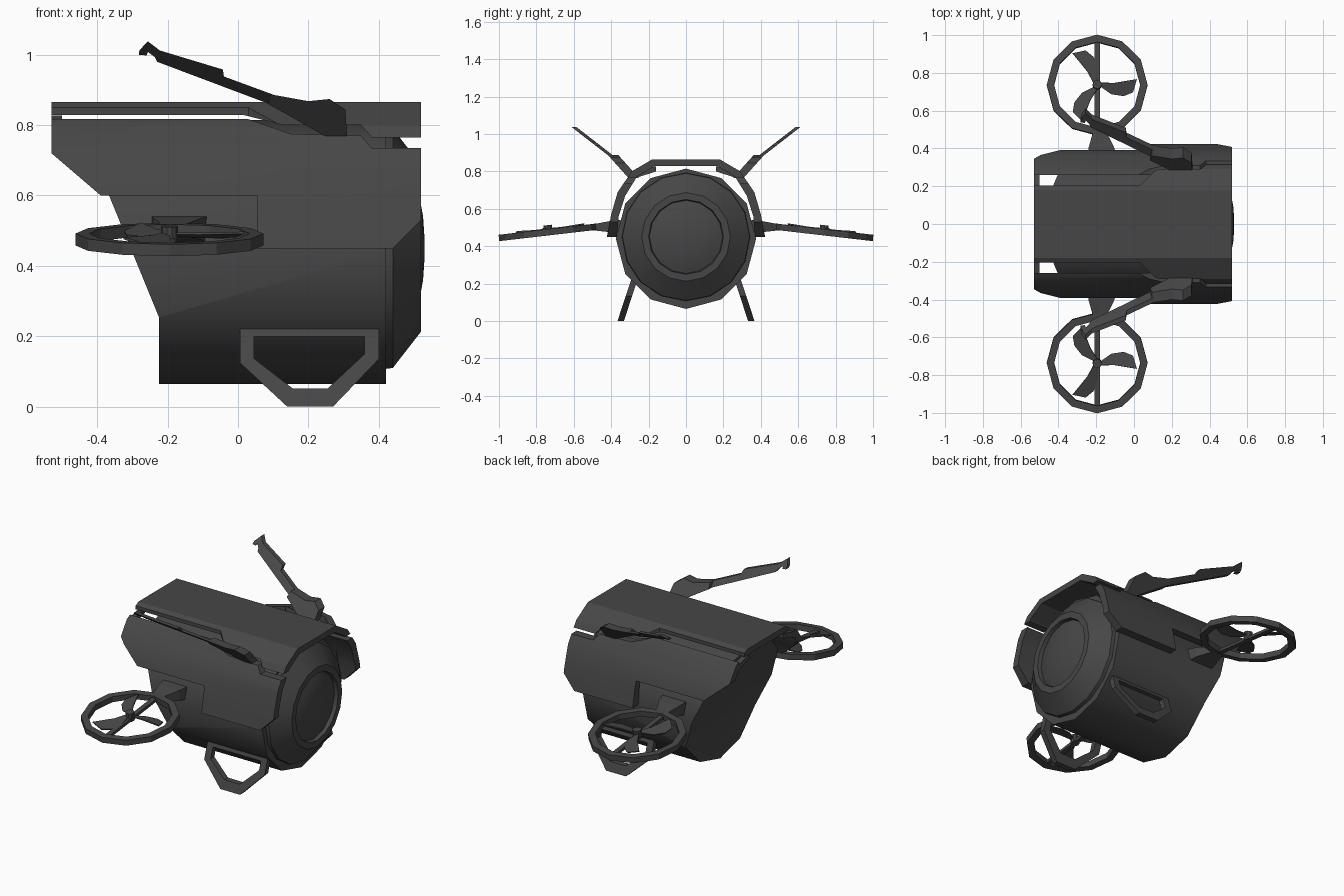
import bpy, bmesh, math
from mathutils import Matrix, Vector

if "Cube" in bpy.data.objects:
    bpy.data.objects.remove(bpy.data.objects["Cube"])

grey = bpy.data.materials.new("dark grey")
grey.diffuse_color = (0.062, 0.062, 0.062, 1)
grey.use_nodes = True
grey.node_tree.nodes["Principled BSDF"].inputs["Base Color"].default_value = grey.diffuse_color


def finish(name, bm, smooth=None):
    bmesh.ops.recalc_face_normals(bm, faces=bm.faces)
    me = bpy.data.meshes.new(name)
    bm.to_mesh(me)
    bm.free()
    ob = bpy.data.objects.new(name, me)
    bpy.context.collection.objects.link(ob)
    me.materials.append(grey)
    if smooth:
        soften(ob, smooth)
    return ob


def soften(ob, angle):
    bpy.ops.object.select_all(action='DESELECT')
    ob.select_set(True)
    bpy.context.view_layer.objects.active = ob
    bpy.ops.object.shade_smooth_by_angle(angle=math.radians(angle))


def bridge(bm, a, b):
    n = len(a)
    for i in range(n):
        bm.faces.new((a[i], a[(i + 1) % n], b[(i + 1) % n], b[i]))


def prism(name, pts, near, far):
    """Outline turned into a solid; near/far map a 2D point to 3D."""
    bm = bmesh.new()
    a = [bm.verts.new(near(*p)) for p in pts]
    b = [bm.verts.new(far(*p)) for p in pts]
    bridge(bm, a, b)
    bm.faces.new(a)
    bm.faces.new(b)
    return finish(name, bm)


def frame(name, outer, inner, near, far):
    """Outline with a hole of the same point count."""
    bm = bmesh.new()
    loops = [[bm.verts.new(f(*p)) for p in pts]
             for pts, f in ((outer, near), (outer, far), (inner, far), (inner, near))]
    for i in range(4):
        bridge(bm, loops[i], loops[(i + 1) % 4])
    return finish(name, bm)


def lathe(name, prof, sides, zc, smooth):
    """Profile of (x, radius) spun round the x axis."""
    bm = bmesh.new()
    rings = []
    for x, r in prof:
        rings.append([bm.verts.new((x, r * math.sin(2 * math.pi * i / sides),
                                    zc + r * math.cos(2 * math.pi * i / sides)))
                      for i in range(sides)])
    for a, b in zip(rings, rings[1:]):
        bridge(bm, a, b)
    bm.faces.new(rings[0])
    bm.faces.new(rings[-1])
    return finish(name, bm, smooth)


def keep_inside(ob, cutter):
    m = ob.modifiers.new("trim", 'BOOLEAN')
    m.operation, m.object, m.solver = 'INTERSECT', cutter, 'EXACT'
    dg = bpy.context.evaluated_depsgraph_get()
    me = bpy.data.meshes.new_from_object(ob.evaluated_get(dg))
    ob.modifiers.clear()
    ob.data = me
    bpy.data.objects.remove(cutter)


def side_cutter(pts):
    return prism("cutter", pts, lambda x, z: (x, -1, z), lambda x, z: (x, 1, z))


# inner hull with slanted stern
hull = lathe("hull", [(-0.6, 0.375), (0.42, 0.375)], 12, 0.44, None)
keep_inside(hull, side_cutter([(-0.225, 0), (-0.225, 0.255), (-0.475, 0.865),
                               (-0.475, 0.95), (0.5, 0.95), (0.5, 0)]))
soften(hull, 35)

# nose cone with rim, recess and domed lens
lathe("nose", [(0.40, 0.345), (0.44, 0.34), (0.52, 0.237), (0.52, 0.2), (0.495, 0.195)], 16, 0.45, 25)
lathe("lens", [(0.47, 0.2), (0.497, 0.2), (0.515, 0.15), (0.526, 0.09), (0.53, 0.03)], 12, 0.45, 35)

# top plate of the outer shell
half_out = [(0.18, 0.865), (0.29, 0.80), (0.35, 0.712)]
half_in = [(0.315, 0.69), (0.262, 0.772), (0.165, 0.83)]
flip = lambda pts: [(-y, z) for y, z in reversed(pts)]
arch = flip(half_out) + half_out + half_in + flip(half_in)
top = prism("top_plate", arch, lambda y, z: (-0.53, y, z), lambda y, z: (0.52, y, z))
keep_inside(top, side_cutter([(-0.6, 0.95), (-0.6, 0.829), (0.015, 0.829), (0.13, 0.80), (0.35, 0.80),
                              (0.38, 0.765), (0.6, 0.765), (0.6, 0.95)]))
edge = [(-0.6, 0.205), (0.03, 0.205), (0.13, 0.30), (0.35, 0.36), (0.6, 0.36)]
keep_inside(top, prism("cutter", edge + [(x, -y) for x, y in reversed(edge)],
                       lambda x, y: (x, y, 0.5), lambda x, y: (x, y, 1)))
soften(top, 20)

wall = [(0.26, 0.818), (0.29, 0.80), (0.365, 0.69), (0.40, 0.57), (0.425, 0.44),
        (0.37, 0.44), (0.36, 0.56), (0.325, 0.67), (0.26, 0.775)]
wall_outline = [(-0.6, 0.83), (0.02, 0.82), (0.15, 0.775), (0.35, 0.77), (0.38, 0.735), (0.52, 0.735),
                (0.52, 0.53), (0.44, 0.45), (0.055, 0.45), (0.055, 0.6), (-0.39, 0.6), (-0.6, 0.78)]

leg_out = [(0.005, 0.225), (0.4, 0.225), (0.4, 0.135), (0.27, 0.0), (0.14, 0.0), (0.005, 0.125)]
leg_in = [(0.045, 0.2), (0.36, 0.2), (0.36, 0.15), (0.255, 0.052), (0.155, 0.052), (0.045, 0.137)]

arm_pts = [(-0.256, 1.038), (-0.222, 1.012), (-0.043, 0.958), (-0.04, 0.938), (0.11, 0.883), (0.11, 0.852),
           (-0.23, 0.98), (-0.236, 0.993), (-0.256, 1.008), (-0.26, 0.998), (-0.282, 1.0), (-0.28, 1.013)]
arm_base = [(0.095, 0.887), (0.2, 0.868), (0.26, 0.874), (0.305, 0.844), (0.31, 0.765),
            (0.245, 0.77), (0.14, 0.83), (0.085, 0.86)]
blade = [(0.015, 0.012), (0.09, 0.01), (0.21, 0.03), (0.19, -0.04), (0.14, -0.06), (0.075, -0.05), (0.025, -0.015)]


def circle(r, n=12):
    return [(r * math.cos(2 * math.pi * i / n), r * math.sin(2 * math.pi * i / n)) for i in range(n)]


for side, s in (("left", 1), ("right", -1)):
    def slanted(y0, z0, slope, t):
        return lambda x, z: (x, s * (y0 + (z - z0) * slope + t), z)

    # side wall of the outer shell, stepped round the rotor bracket
    ob = prism(side + "_shell", wall, lambda y, z: (-0.53, s * y, z), lambda y, z: (0.52, s * y, z))
    keep_inside(ob, side_cutter(wall_outline))
    soften(ob, 35)
    # small tie joining shell and top plate at the stern
    prism(side + "_stern_tie", [(0.16, 0.828), (0.16, 0.80), (0.27, 0.765), (0.27, 0.80)],
          lambda y, z: (-0.53, s * y, z), lambda y, z: (-0.5, s * y, z))

    # landing loop
    frame(side + "_leg", leg_out, leg_in, slanted(0.275, 0.225, -0.33, -0.017), slanted(0.275, 0.225, -0.33, 0.017))

    # raised antenna arm and its thick root
    prism(side + "_arm", arm_pts, slanted(0.37, 0.86, 1.29, -0.013), slanted(0.37, 0.86, 1.29, 0.013))
    prism(side + "_arm_root", arm_base, slanted(0.365, 0.86, 0.9, -0.028), slanted(0.365, 0.86, 0.9, 0.028))

    # rotor bracket tapering to the ring
    bm = bmesh.new()
    sections = [(0.35, -0.245, -0.09, 0.465, 0.54), (0.405, -0.24, -0.105, 0.475, 0.535),
                (0.495, -0.215, -0.15, 0.485, 0.518)]
    loops = [[bm.verts.new((x, s * y, z)) for x, z in ((a, c), (b, c), (b, d), (a, d))]
             for y, a, b, c, d in sections]
    bridge(bm, loops[0], loops[1])
    bridge(bm, loops[1], loops[2])
    bm.faces.new(loops[0])
    bm.faces.new(loops[2])
    finish(side + "_bracket", bm)

    # rotor parts share one tilted frame
    M = Matrix.Translation((-0.195, s * 0.735, 0.475)) @ Matrix.Rotation(-s * math.radians(6.6), 4, 'X')

    def at(z, local=Matrix()):
        return lambda x, y: M @ Matrix.Scale(s, 4, (0, 1, 0)) @ local @ Vector((x, y, z))

    frame(side + "_rotor_ring", circle(0.267), circle(0.228), at(-0.017), at(0.017))
    prism(side + "_rotor_strut", [(-0.014, -0.235), (0.014, -0.235), (0.014, 0.235), (-0.014, 0.235)],
          at(-0.012), at(0.005))
    prism(side + "_rotor_hub", circle(0.024, 10), at(-0.012), at(0.038))
    for k in range(3):
        turn = Matrix.Rotation(k * 2 * math.pi / 3, 4, 'Z') @ Matrix.Translation((0, 0, 0.015)) \
            @ Matrix.Rotation(math.radians(15), 4, 'X')
        prism(side + "_blade_%d" % (k + 1), blade, at(-0.003, turn), at(0.003, turn))
